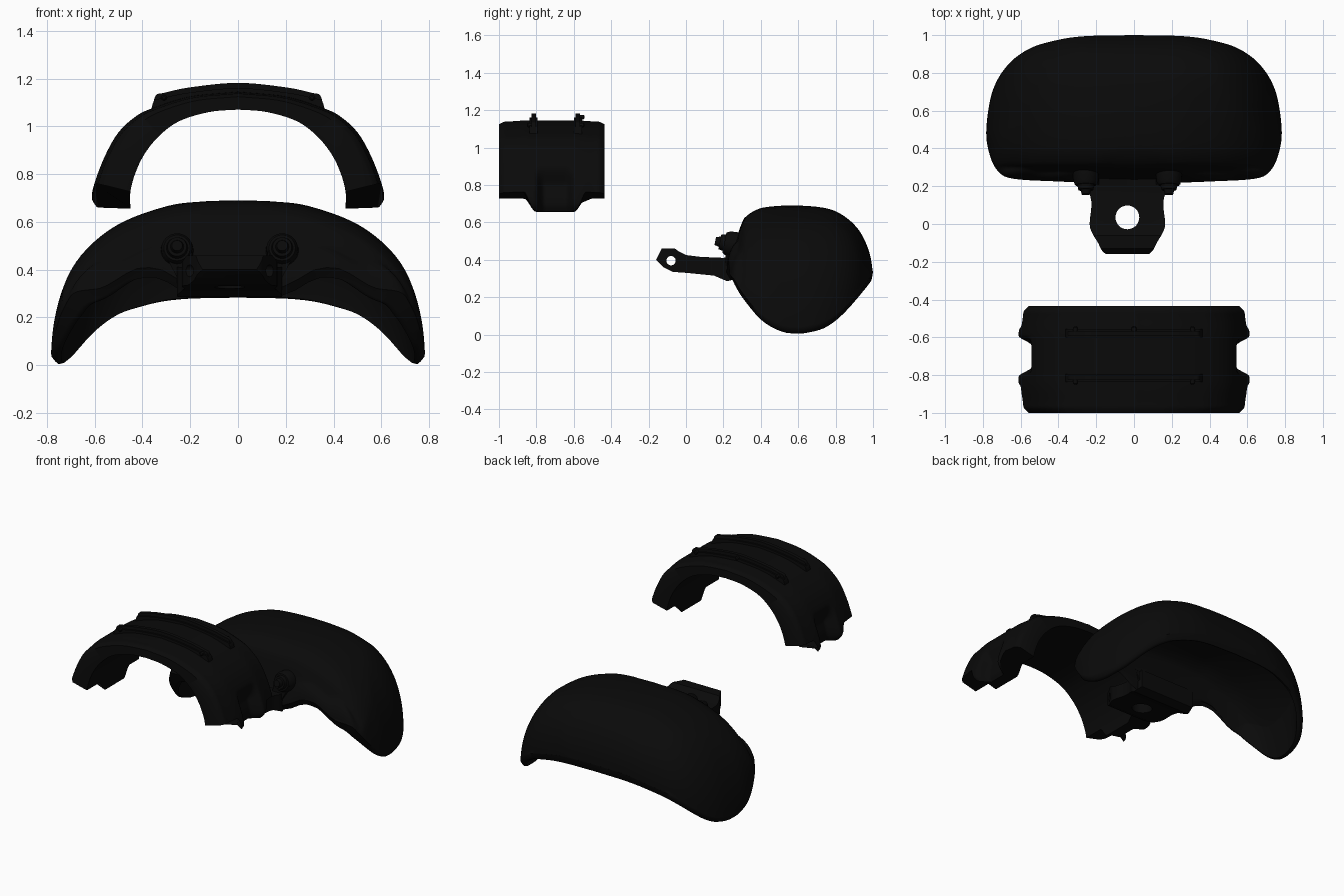
import bpy, bmesh, math
from mathutils import Vector

if "Cube" in bpy.data.objects:
    bpy.data.objects.remove(bpy.data.objects["Cube"])

black = bpy.data.materials.new("matte black plastic")
black.use_nodes = True
black.diffuse_color = (0.003, 0.003, 0.003, 1)
black.node_tree.nodes["Principled BSDF"].inputs["Base Color"].default_value = (0.003, 0.003, 0.003, 1)


def spline(pts, n):
    """Sample n+1 points of a smooth curve through pts."""
    p = [Vector(q) for q in pts]
    p = [2 * p[0] - p[1]] + p + [2 * p[-1] - p[-2]]
    out = []
    for i in range(n + 1):
        s = i / n * (len(pts) - 1)
        k = min(int(s), len(pts) - 2)
        t = s - k
        a, b, c, d = p[k:k + 4]
        out.append(0.5 * (2 * b + (c - a) * t + (2 * a - 5 * b + 4 * c - d) * t * t
                          + (3 * b - a - 3 * c + d) * t ** 3))
    return out


def lookup(table, v):
    """Linear height lookup in a table of (position, height)."""
    for a, b in zip(table, table[1:]):
        if v <= b[0]:
            t = max(0, (v - a[0]) / max(b[0] - a[0], 1e-6))
            return a[1] + (b[1] - a[1]) * t
    return table[-1][1]


def step(a, b, v):
    t = min(1, max(0, (v - a) / (b - a)))
    return t * t * (3 - 2 * t)


def smooth(ob, angle):
    bpy.ops.object.select_all(action='DESELECT')
    ob.select_set(True)
    bpy.context.view_layer.objects.active = ob
    bpy.ops.object.shade_smooth_by_angle(angle=math.radians(angle))


def loft(name, rings, angle=50):
    """Skin closed rings and cap both ends."""
    bm = bmesh.new()
    rows = [[bm.verts.new(p) for p in r] for r in rings]
    n = len(rows[0])
    for a, b in zip(rows, rows[1:]):
        for i in range(n):
            j = (i + 1) % n
            bm.faces.new((a[i], a[j], b[j], b[i]))
    bm.faces.new(rows[0])
    bm.faces.new(rows[-1])
    bmesh.ops.recalc_face_normals(bm, faces=bm.faces)
    mesh = bpy.data.meshes.new(name)
    bm.to_mesh(mesh)
    bm.free()
    mesh.materials.append(black)
    ob = bpy.data.objects.new(name, mesh)
    bpy.context.collection.objects.link(ob)
    smooth(ob, angle)
    return ob


def prism(name, pts, place, lo, hi):
    """Extrude a 2D outline between lo and hi; place maps (u, v, w) to 3D."""
    return loft(name, [[place(u, v, w) for u, v in pts] for w in (lo, hi)], 35)


def turned(name, steps, centre, axis):
    """Stepped round part from (distance, radius) pairs along an axis."""
    q = Vector(axis).to_track_quat('Z', 'Y')
    rings = []
    for d, r in steps:
        rings.append([Vector(centre) + q @ Vector((r * math.cos(a), r * math.sin(a), d))
                      for a in (i * math.tau / 32 for i in range(32))])
    return loft(name, rings, 35)


def boolean(ob, cutter, mode):
    cutter.hide_render = True
    m = ob.modifiers.new(mode, 'BOOLEAN')
    m.operation, m.object, m.solver = mode, cutter, 'EXACT'
    bpy.context.view_layer.objects.active = ob
    bpy.ops.object.modifier_apply(modifier=m.name)
    bpy.data.objects.remove(cutter)


# Large curved shell: dome over a rounded plan, with a saddle-shaped rim
TOP = .69
across = spline([(0, .69), (.15, .685), (.3, .665), (.5, .59), (.65, .47),
                 (.74, .33), (.775, .2), (.785, .1)], 80)
along = spline([(.2, .33), (.24, .42), (.3, .6), (.34, .65), (.42, .68), (.58, .69),
                (.75, .675), (.85, .63), (.93, .55), (.98, .44), (1, .33)], 80)
rim = spline([(.2, .31), (.25, .28), (.3, .2), (.4, .08), (.5, .02), (.58, .005),
              (.65, .01), (.75, .04), (.85, .12), (.97, .26), (1, .31)], 60)
half = spline([(0, 1), (.25, .995), (.4, .975), (.55, .93), (.67, .84), (.75, .7),
               (.782, .5), (.765, .37), (.72, .28), (.64, .24), (.4, .225), (0, .21)], 72)
plan = half + [Vector((-p.x, p.y)) for p in half[-2:0:-1]]
mid = Vector((0, .55))


def height(p):
    return lookup(across, abs(p.x)) + lookup(along, p.y) - TOP


def rim_height(p):
    """Saddle rim, lifted at either side of the bracket along the front."""
    lift = step(.17, .36, abs(p.x)) * (1 - step(.4, .6, abs(p.x))) * (1 - step(.26, .35, p.y))
    return lookup(rim, p.y) + .085 * lift


def dome_ring(f):
    """Outer ring at fraction f of the plan, rounded down towards the rim."""
    out = []
    for p in plan:
        q, r = mid + (p - mid) * f, rim_height(p)
        drop = (TOP - r) * math.sqrt(max(0, 1 - f ** 3.2))
        out.append((q.x, q.y, max(min(height(q), r + drop), r + .6 * drop, r + .025)))
    return out


def rim_ring(f, z_rule):
    """Ring relative to the rim edge, which tucks slightly under along the front."""
    out = []
    for p in plan:
        edge = (p - mid) * (.97 - .04 * (1 - step(.25, .42, p.y)))
        q = mid + edge * f
        out.append((q.x, q.y, z_rule(q, rim_height(mid + edge))))
    return out


rings = [dome_ring(math.sin(i / 36 * math.pi / 2)) for i in range(1, 37)]
rings.append(rim_ring(1.013, lambda q, r: r + .008))
rings.append(rim_ring(1, lambda q, r: r))
rings.append(rim_ring(.975, lambda q, r: r + .005))
for i in range(22, 0, -1):
    rings.append(rim_ring(.955 * math.sin(i / 22 * math.pi / 2),
                          lambda q, r: max(height(q) - .09, r + .02)))
loft("curved_shell", rings, 60)

# Arched band: thick padded arch with slotted legs
outer = spline([(0, 1.145), (.2, 1.125), (.36, 1.075), (.43, 1.04), (.5, .975),
                (.555, .88), (.598, .77), (.612, .7), (.59, .66)], 48)
inner = spline([(0, 1.07), (.12, 1.06), (.25, 1.02), (.34, .95), (.4, .87),
                (.435, .79), (.45, .73), (.452, .69), (.45, .655)], 48)
Y0, Y1 = -1.0, -.435
SLOT_Y, CENTRE_Y = -.7, (Y0 + Y1) / 2


def band_point(s, y, depth):
    off, side_off = abs(y - SLOT_Y), abs(y - CENTRE_Y)
    t = abs(s) * (1 - .24 * step(.1, .165, off)) * 48
    k = min(int(t), 47)
    o = outer[k].lerp(outer[k + 1], t - k)
    i = inner[k].lerp(inner[k + 1], t - k)
    slot = (1 - step(.055, .11, off)) * (1 - step(.82, .91, o.y))
    crown = .1 * step(.12, .27, side_off) + .22 * step(.25, .295, side_off)
    o = o.lerp(i, min(.6, .45 * slot + crown))
    p = i.lerp(o, depth)
    return (math.copysign(p.x, s), y, p.y)


ys = [Y0 + (Y1 - Y0) * i / 56 for i in range(57)]
rings = []
for k in range(-56, 57):
    s = k / 56
    loop = [band_point(s, y, 1) for y in ys]
    loop += [band_point(s, y, 0) for y in reversed(ys)]
    rings.append(loop)
loft("arched_band", rings, 50)

# Raised ribs across the band, with small pegs beside them
top = spline([(-.36, 1.07), (-.345, 1.128), (-.31, 1.14), (-.2, 1.163), (0, 1.182),
              (.2, 1.163), (.31, 1.14), (.345, 1.128), (.36, 1.07)], 48)
rib = list(top) + [Vector((p.x, p.y - .06)) for p in reversed(top)]
for label, y, side in (("front", -.815, -1), ("rear", -.578, 1)):
    prism(label + "_rib", rib, lambda u, v, w: (u, w, v), y - .012, y + .012)
    prism(label + "_rib_base", [(p.x * 1.02, p.y - .022) for p in rib],
          lambda u, v, w: (u, w, v), y - .022, y + .022)
    for x in (-.31, 0, .31):
        if x or side > 0:
            turned(label + "_rib_peg", [(0, .012), (.03, .012), (.036, .006)],
                   (x, y, lookup(top, x) - .02), (0, side, 0))

# Hinge bracket: side profile trimmed to a tapered plan, then drilled
BX = -.035
side = [(.28, .30), (.28, .42), (.2, .41), (.08, .415), (0, .425), (-.04, .445), (-.06, .46),
        (-.13, .46), (-.16, .4), (-.12, .36), (-.07, .335), (0, .33), (.15, .315), (.22, .285)]
bracket = prism("hinge_bracket", side, lambda u, v, w: (w, u, v), BX - .4, BX + .4)
taper = spline([(.1, -.17), (.135, -.14), (.155, -.1), (.185, -.05), (.2, 0), (.19, .1),
                (.2, .16), (.22, .21), (.2, .3)], 24)
outline = [(BX + p.x, p.y) for p in taper] + [(BX - p.x, p.y) for p in reversed(taper)]
boolean(bracket, prism("plan_cutter", outline, lambda u, v, w: (u, v, w), 0, 1), 'INTERSECT')
boolean(bracket, turned("socket_cutter", [(0, .063), (1, .063)], (BX, .035, 0), (0, 0, 1)),
        'DIFFERENCE')
boolean(bracket, turned("pin_cutter", [(0, .025), (2, .025)], (-1, -.08, .395), (1, 0, 0)),
        'DIFFERENCE')
smooth(bracket, 35)

# Round stepped knobs and the lugs that join them to the bracket
for label, sx in (("left", 1), ("right", -1)):
    x = BX + sx * .22
    turned(label + "_knob", [(-.05, .07), (.01, .066), (.03, .055), (.03, .045), (.055, .04),
                             (.055, .028), (.08, .022)], (x, .235, .485), (0, -1, .2))
    lug = [(x - .06, .48), (x + .06, .48), (x + .03 - sx * .05, .33), (x - .03 - sx * .05, .33)]
    prism(label + "_knob_lug", lug, lambda u, v, w: (u, w, v), .21, .265)
